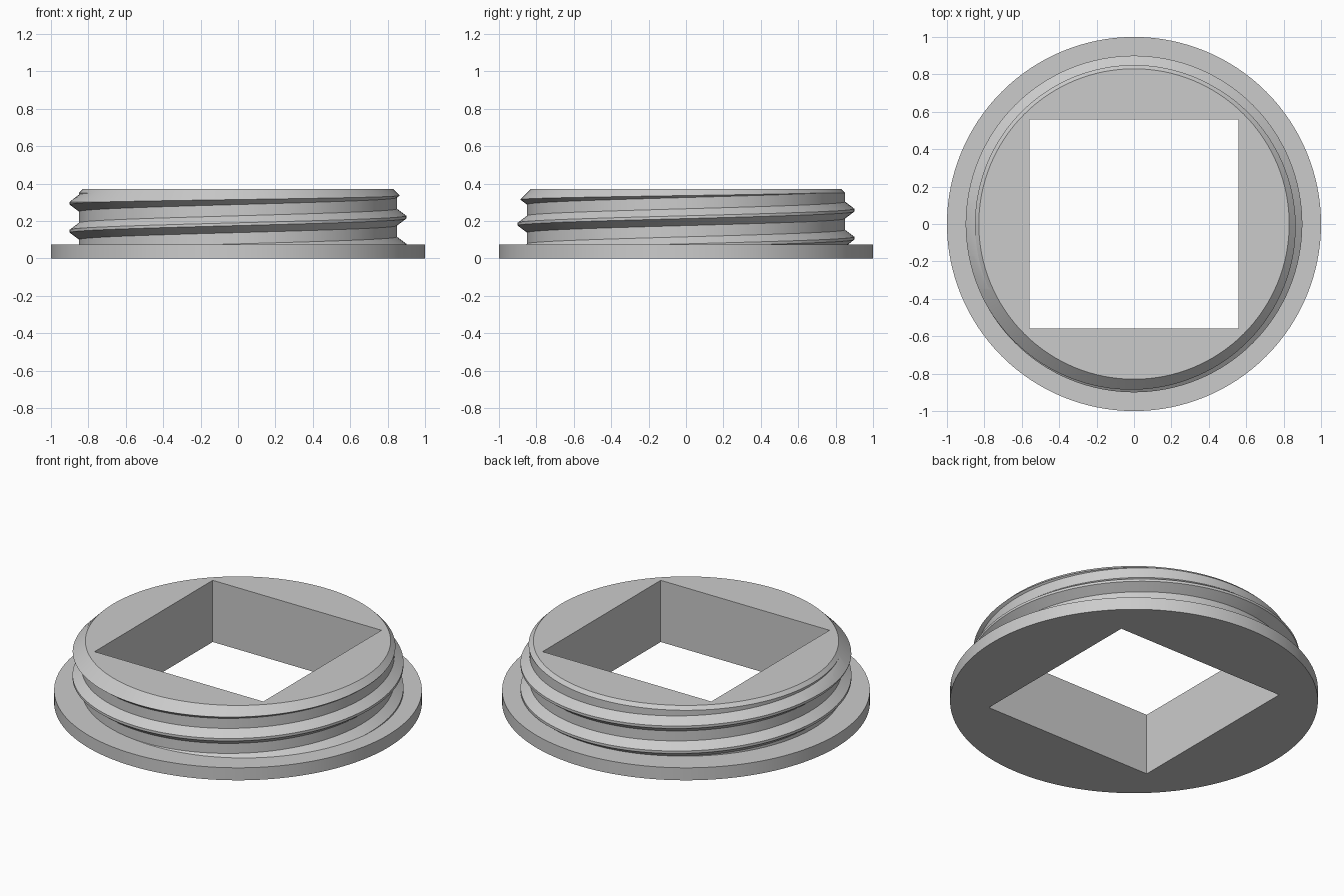
import bpy
import bmesh
from math import cos, sin, tau

cube = bpy.data.objects.get("Cube")
if cube:
    bpy.data.objects.remove(cube, do_unlink=True)

SEGMENTS = 128
TOP = 0.37
FLANGE_TOP = 0.075
ROOT, CREST = 0.85, 0.90
PITCH = 0.15
FIRST_CREST = 0.07      # crest height where the thread crosses +x

grey = bpy.data.materials.new("plain_grey")
grey.use_nodes = True
grey.diffuse_color = (0.6, 0.6, 0.6, 1)
grey.node_tree.nodes["Principled BSDF"].inputs["Base Color"].default_value = (0.6, 0.6, 0.6, 1)


def finish(name, bm):
    bmesh.ops.recalc_face_normals(bm, faces=bm.faces)
    mesh = bpy.data.meshes.new(name)
    bm.to_mesh(mesh)
    bm.free()
    mesh.materials.append(grey)
    obj = bpy.data.objects.new(name, mesh)
    bpy.context.collection.objects.link(obj)
    return obj


def lathe(name, profile):
    """Solid of revolution with flat end caps."""
    bm = bmesh.new()
    rings = [[bm.verts.new((r * cos(tau * j / SEGMENTS), r * sin(tau * j / SEGMENTS), z))
              for j in range(SEGMENTS)] for r, z in profile]
    for low, high in zip(rings, rings[1:]):
        for j in range(SEGMENTS):
            k = (j + 1) % SEGMENTS
            bm.faces.new((low[j], low[k], high[k], high[j]))
    bm.faces.new(rings[0])
    bm.faces.new(rings[-1])
    return finish(name, bm)


def threaded_rod(name, turns):
    """Endless helical thread surface, closed by fans at both ends."""
    section = [(-0.045, ROOT), (-0.0075, CREST), (0.0075, CREST), (0.045, ROOT)]
    step = len(section)
    rows = turns * step
    bm = bmesh.new()
    columns = []
    for j in range(SEGMENTS):
        a = tau * j / SEGMENTS
        column = []
        for i in range(rows + (step if j == 0 else 0)):
            offset, r = section[i % step]
            z = FIRST_CREST + PITCH * (i // step - 3 + j / SEGMENTS) + offset
            column.append(bm.verts.new((r * cos(a), r * sin(a), z)))
        columns.append(column)
    for j in range(SEGMENTS):
        wrap = j == SEGMENTS - 1
        here = columns[j]
        there = columns[0][step:] if wrap else columns[j + 1]
        for i in range(rows - 1):
            bm.faces.new((here[i], there[i], there[i + 1], here[i + 1]))
    rim = [e for e in bm.edges if e.is_boundary]
    middle = TOP / 2
    for upper in (False, True):
        loop = [e for e in rim if (e.verts[0].co.z > middle) == upper]
        z = sum(e.verts[0].co.z for e in loop) / len(loop)
        centre = bm.verts.new((0, 0, z))
        for e in loop:
            bm.faces.new((e.verts[0], e.verts[1], centre))
    return finish(name, bm)


def combine(target, tool, operation):
    """Apply a boolean and remove the tool object."""
    mod = target.modifiers.new(operation.lower(), 'BOOLEAN')
    mod.operation = operation
    mod.solver = 'EXACT'
    mod.object = tool
    bpy.context.view_layer.update()
    graph = bpy.context.evaluated_depsgraph_get()
    mesh = bpy.data.meshes.new_from_object(target.evaluated_get(graph))
    target.modifiers.clear()
    target.data = mesh
    bpy.data.objects.remove(tool, do_unlink=True)


# Threaded neck, trimmed to height with a chamfered top edge
plug = threaded_rod("threaded_plug", 8)
envelope = lathe("trim_envelope", [(1, 0.04), (1, 0.20), (0.83, TOP)])
combine(plug, envelope, 'INTERSECT')

# Round flange at the base
flange = lathe("flange", [(1, 0), (1, FLANGE_TOP)])
combine(plug, flange, 'UNION')

# Square hole right through
bm = bmesh.new()
bmesh.ops.create_cube(bm, size=1.12)
combine(plug, finish("square_hole", bm), 'DIFFERENCE')

bpy.ops.object.select_all(action='DESELECT')
plug.select_set(True)
bpy.context.view_layer.objects.active = plug
bpy.ops.object.shade_smooth_by_angle(angle=0.5)
